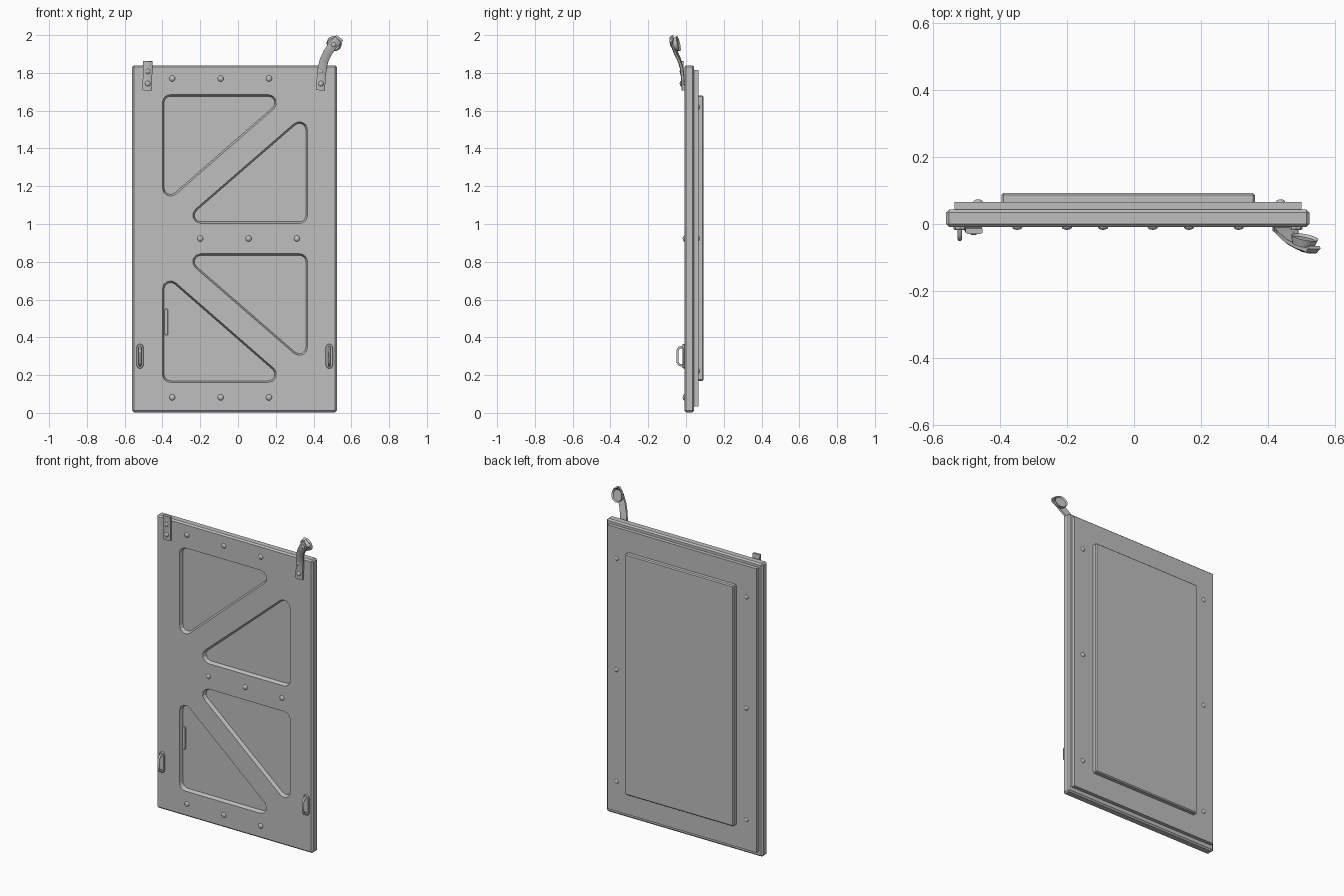
import bpy, bmesh, math
from mathutils import Vector, Matrix

if "Cube" in bpy.data.objects:
    bpy.data.objects.remove(bpy.data.objects["Cube"])

GREY = bpy.data.materials.new("plain_grey")
GREY.use_nodes = True
GREY.diffuse_color = (0.52, 0.52, 0.52, 1)
GREY.node_tree.nodes["Principled BSDF"].inputs["Base Color"].default_value = (0.52, 0.52, 0.52, 1)


def finish(bm, name, smooth=False):
    bmesh.ops.recalc_face_normals(bm, faces=bm.faces)
    mesh = bpy.data.meshes.new(name)
    bm.to_mesh(mesh)
    bm.free()
    ob = bpy.data.objects.new(name, mesh)
    bpy.context.collection.objects.link(ob)
    mesh.materials.append(GREY)
    if smooth:
        select(ob)
        bpy.ops.object.shade_smooth_by_angle(angle=math.radians(35))
    return ob


def select(ob):
    bpy.ops.object.select_all(action='DESELECT')
    ob.select_set(True)
    bpy.context.view_layer.objects.active = ob


def slab(name, x0, x1, y0, y1, z0, z1, bevel=0.0):
    bm = bmesh.new()
    size = Matrix.Diagonal((x1 - x0, y1 - y0, z1 - z0, 1))
    mid = Matrix.Translation(((x0 + x1) / 2, (y0 + y1) / 2, (z0 + z1) / 2))
    bmesh.ops.create_cube(bm, size=1, matrix=mid @ size)
    if bevel:
        bmesh.ops.bevel(bm, geom=bm.edges[:], offset=bevel, segments=1, affect='EDGES')
    return finish(bm, name)


def rounded_loop(centres, r, steps=4):
    """Outline around counter-clockwise corner centres with arcs of radius r."""
    pts, n = [], len(centres)
    for i, c in enumerate(centres):
        c, a, b = Vector(c), Vector(centres[i - 1]), Vector(centres[(i + 1) % n])
        d0, d1 = c - a, b - c
        start = math.atan2(-d0.x, d0.y)
        turn = (math.atan2(-d1.x, d1.y) - start) % math.tau
        for k in range(steps + 1):
            ang = start + turn * k / steps
            pts.append((c.x + r * math.cos(ang), c.y + r * math.sin(ang)))
    return pts


def loft(name, centres, sections):
    """Rounded outline in the xz plane, lofted through (y, radius) sections."""
    bm = bmesh.new()
    rings = [[bm.verts.new((x, y, z)) for x, z in rounded_loop(centres, r)]
             for y, r in sections]
    for a, b in zip(rings, rings[1:]):
        for i in range(len(a)):
            bm.faces.new((a[i - 1], a[i], b[i], b[i - 1]))
    bm.faces.new(rings[0])
    bm.faces.new(rings[-1])
    return finish(bm, name)


def rivet(name, x, y, z, side, r=0.016):
    bm = bmesh.new()
    flat = Matrix.Translation((x, y, z)) @ Matrix.Diagonal((1, 0.6, 1, 1))
    bmesh.ops.create_uvsphere(bm, u_segments=12, v_segments=8, radius=r, matrix=flat)
    bmesh.ops.bisect_plane(bm, geom=bm.verts[:] + bm.edges[:] + bm.faces[:],
                           plane_co=(x, y, z), plane_no=(0, -side, 0), clear_outer=True)
    return finish(bm, name, True)


def frame_at(path, i):
    """Tangent, backward normal and width direction at a path point."""
    t = (path[min(i + 1, len(path) - 1)] - path[max(i - 1, 0)]).normalized()
    n = (Vector((0, 1, 0)) - t * t.y).normalized()
    return t, n, t.cross(n)


def strap(name, points, width, thick):
    path = [Vector(p) for p in points]
    bm, rings = bmesh.new(), []
    for i, p in enumerate(path):
        t, n, w = frame_at(path, i)
        rings.append([bm.verts.new(p + w * width * a / 2 + n * thick * b / 2)
                      for a, b in ((-1, -0.5), (-0.75, -1), (0.75, -1), (1, -0.5), (1, 1), (-1, 1))])
    for a, b in zip(rings, rings[1:]):
        for i in range(len(a)):
            bm.faces.new((a[i - 1], a[i], b[i], b[i - 1]))
    bm.faces.new(rings[0])
    bm.faces.new(rings[-1])
    return finish(bm, name, True)


# Door panel and the two stepped plates on its back
panel = slab("door_panel", -0.56, 0.523, -0.009, 0.043, 0.003, 1.84, 0.009)
slab("back_plate", -0.535, 0.50, 0.04, 0.066, 0.035, 1.815)
slab("inner_back_plate", -0.395, 0.36, 0.06, 0.093, 0.17, 1.68, 0.006)

# Four rounded triangular recesses, mirrored about the middle height
MID = 0.923
uppers = [[(-0.357, 1.642), (-0.357, 1.19), (0.161, 1.642)],
          [(0.325, 1.046), (0.325, 1.499), (-0.197, 1.046)]]
lowers = [[(x, 2 * MID - z) for x, z in reversed(tri)] for tri in uppers]
for tri in uppers + lowers:
    cutter = loft("recess_cutter", tri, [(-0.03, 0.043), (-0.009, 0.043), (0.013, 0.034)])
    mod = panel.modifiers.new("recess", 'BOOLEAN')
    mod.operation, mod.solver, mod.object = 'DIFFERENCE', 'EXACT', cutter
    select(panel)
    bpy.ops.object.modifier_apply(modifier=mod.name)
    bpy.data.objects.remove(cutter)

# Small slot plate inside the lower recess
loft("slot_plate", [(-0.38, 0.543), (-0.38, 0.42)], [(0.016, 0.010), (0.006, 0.010), (0.004, 0.008)])

# Rivets on the front and back
for z, shift in ((1.77, 0), (MID, 0.148), (0.082, 0)):
    for x in (-0.348, -0.092, 0.164):
        rivet("front_rivet", x + shift, -0.008, z, -1)
for z in (1.62, MID, 0.222):
    for x in (-0.465, 0.437):
        rivet("back_rivet", x, 0.065, z, 1, 0.014)

# Pull handles with rounded base plates
for side, x in (("right", -0.519), ("left", 0.483)):
    loft(side + "_handle_base", [(x, 0.347), (x, 0.253)],
         [(-0.005, 0.019), (-0.014, 0.019), (-0.018, 0.016)])
    curve = bpy.data.curves.new(side + "_handle", 'CURVE')
    curve.dimensions, curve.bevel_depth, curve.bevel_resolution = '3D', 0.007, 1
    curve.use_fill_caps = True
    spline = curve.splines.new('POLY')
    arch = [(-0.01, 0.349), (-0.034, 0.347), (-0.045, 0.332),
            (-0.045, 0.268), (-0.034, 0.253), (-0.01, 0.251)]
    spline.points.add(len(arch) - 1)
    for p, (y, z) in zip(spline.points, arch):
        p.co = (x, y, z, 1)
    ob = bpy.data.objects.new(side + "_handle", curve)
    bpy.context.collection.objects.link(ob)
    curve.materials.append(GREY)
    select(ob)
    bpy.ops.object.convert(target='MESH')

# Short strap on the right, long bent strap on the left
strap("right_strap", [(-0.480, -0.016, 1.708), (-0.479, -0.018, 1.79), (-0.477, -0.022, 1.862)], 0.05, 0.016)
bend = [(0.436, -0.016, 1.708), (0.441, -0.019, 1.78), (0.447, -0.025, 1.83), (0.456, -0.036, 1.868),
        (0.474, -0.053, 1.905), (0.5, -0.068, 1.945), (0.532, -0.08, 1.977)]
strap("left_strap", bend, 0.047, 0.016)
for x in (-0.478, 0.439):
    for z in (1.743, 1.808):
        rivet("strap_rivet", x, -0.025, z, -1, 0.014)

# Round cup behind the tip of the long strap, with a raised rim
path = [Vector(p) for p in bend]
t, n, w = frame_at(path, 5)
centre = Vector((0.505, -0.062, 1.95))
turn = Matrix((w, t, n)).transposed().to_4x4()
bm = bmesh.new()
bmesh.ops.create_cone(bm, cap_ends=True, segments=20, radius1=0.034, radius2=0.041, depth=0.024,
                      matrix=Matrix.Translation(centre + n * 0.012) @ turn)
bm.normal_update()
top = [f for f in bm.faces if f.normal.dot(n) > 0.9]
bmesh.ops.inset_region(bm, faces=top, thickness=0.007)
bmesh.ops.translate(bm, verts=list({v for f in top for v in f.verts}), vec=n * -0.008)
finish(bm, "strap_cup", True)

# Hooked lip at the tip and a stud on the strap in front of the cup
tip = path[-1]
strap("strap_lip", [tip - n * 0.004 - t * 0.006, tip + n * 0.012 + t * 0.006], 0.045, 0.012)
rivet("cup_stud", 0.507, -0.076, 1.95, -1, 0.014)
